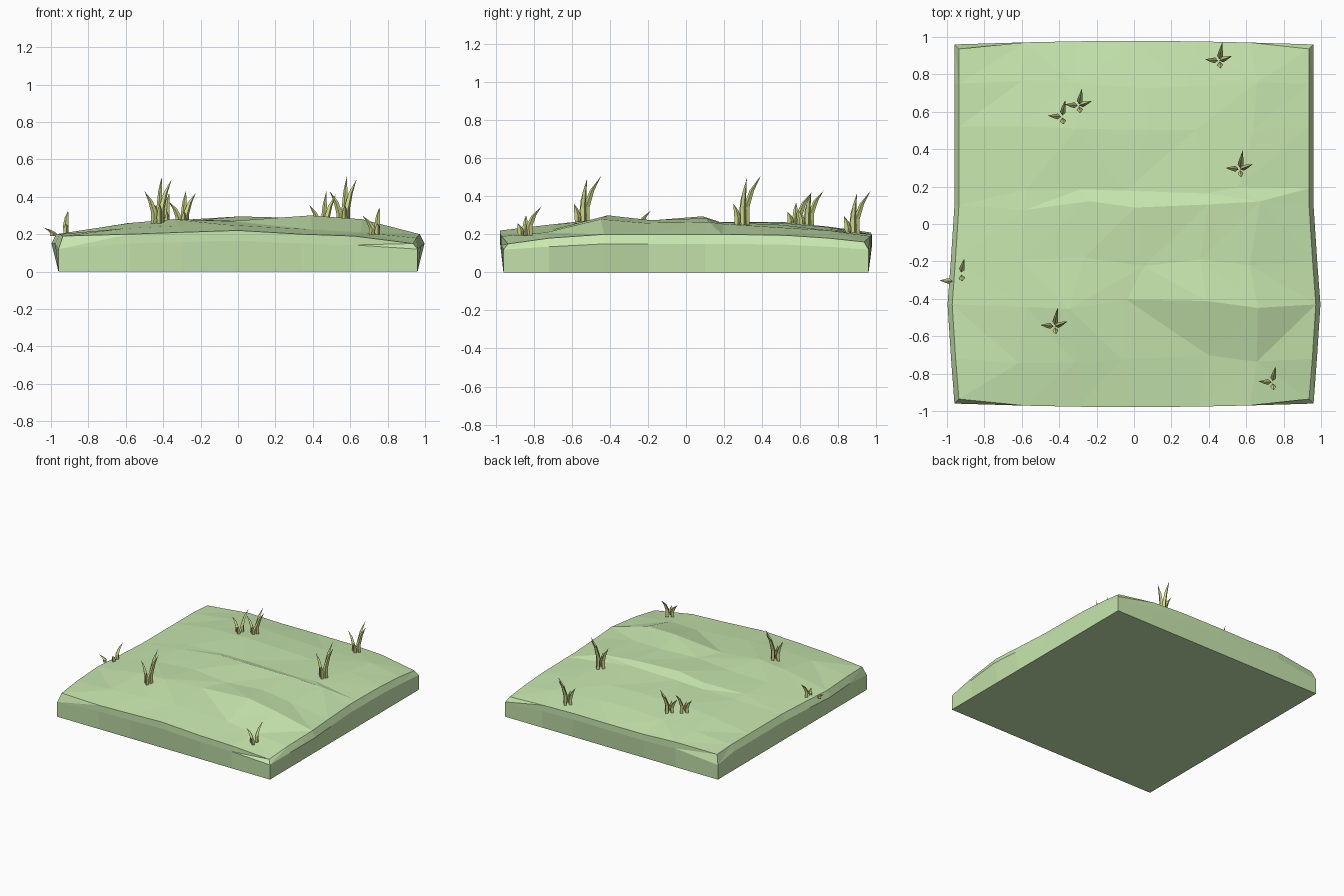
import bpy, bmesh, math, random
from mathutils import Vector

if "Cube" in bpy.data.objects:
    bpy.data.objects.remove(bpy.data.objects["Cube"])

random.seed(4)

def material(name, rgb):
    m = bpy.data.materials.new(name)
    m.diffuse_color = (*rgb, 1)
    m.use_nodes = True
    m.node_tree.nodes["Principled BSDF"].inputs["Base Color"].default_value = m.diffuse_color
    return m

def make_object(name, bm, mat):
    bmesh.ops.recalc_face_normals(bm, faces=bm.faces)
    me = bpy.data.meshes.new(name)
    bm.to_mesh(me)
    bm.free()
    me.materials.append(mat)
    ob = bpy.data.objects.new(name, me)
    bpy.context.collection.objects.link(ob)
    return ob

turf = material("turf", (0.58, 0.80, 0.43))
blade_green = material("blade_green", (0.64, 0.72, 0.26))

# Ground: coarse height grid, jittered and triangulated
XS = [-0.96, -0.58, -0.3, 0.0, 0.34, 0.62, 0.96]
YS = [-0.96, -0.72, -0.43, -0.2, 0.1, 0.19, 0.52, 0.75, 0.96]
H = [[.19, .20, .21, .22, .20, .19, .15],
     [.20, .23, .245, .25, .225, .21, .18],
     [.20, .26, .28, .27, .30, .28, .20],
     [.20, .255, .27, .27, .275, .26, .20],
     [.20, .26, .28, .295, .285, .265, .20],
     [.20, .255, .26, .265, .265, .255, .20],
     [.20, .25, .265, .26, .25, .235, .195],
     [.20, .23, .24, .24, .23, .22, .18],
     [.19, .21, .20, .20, .20, .19, .16]]
NX, NY = len(XS), len(YS)
bm = bmesh.new()

def outline(x, y):
    # the rim swells a little beyond the square footprint
    if abs(y) > 0.95:
        y *= 1 + 0.02 * math.cos(math.pi * x / 1.92)
    if abs(x) > 0.95:
        x *= 1 + 0.04 * max(0, 1 - abs(y + 0.45) / 0.51)
    return x, y

top = []
for j, y in enumerate(YS):
    row = []
    for i, x in enumerate(XS):
        px, py = outline(x, y)
        if i in (0, NX - 1):
            px *= 0.975
        elif j not in (0, NY - 1):
            px += random.uniform(-0.07, 0.07)
            py += random.uniform(-0.03, 0.03)
        if i in (0, NX - 1) and j in (0, NY - 1):
            py *= 0.975
        row.append(bm.verts.new((px, py, H[j][i])))
    top.append(row)
for j in range(NY - 1):
    for i in range(NX - 1):
        a, b, c, d = top[j][i], top[j][i+1], top[j+1][i+1], top[j+1][i]
        tris = ((a, b, c), (a, c, d)) if random.random() < 0.5 else ((a, b, d), (b, c, d))
        for t in tris:
            bm.faces.new(t)

# Side walls and base following the grid border
border = ([(i, 0) for i in range(NX - 1)] + [(NX - 1, j) for j in range(NY - 1)]
          + [(i, NY - 1) for i in range(NX - 1, 0, -1)] + [(0, j) for j in range(NY - 1, 0, -1)])
mid, low = [], []
for i, j in border:
    x, y = XS[i], YS[j]
    px, py = outline(x, y)
    corner = i in (0, NX - 1) and j in (0, NY - 1)
    mid.append(bm.verts.new((px, py, 0.12 if corner else 0.75 * H[j][i])))
    low.append(bm.verts.new((x, y, 0)))
n = len(border)
for k in range(n):
    m = (k + 1) % n
    t0, t1 = top[border[k][1]][border[k][0]], top[border[m][1]][border[m][0]]
    bm.faces.new((mid[k], mid[m], t1))
    bm.faces.new((mid[k], t1, t0))
    bm.faces.new((low[k], low[m], mid[m], mid[k]))
bm.faces.new(low[::-1])
make_object("ground", bm, turf)

# Grass blades: four-sided, tapered, bending outward toward the tip
def add_blade(bm, base, lean, h):
    out = Vector((lean[0], lean[1], 0))
    u = out.normalized()
    v = Vector((-u.y, u.x, 0))
    prev = None
    for t, bend, w in ((0, 0, 0.014), (0.35, -0.05, 0.017), (0.7, 0.35, 0.012)):
        c = base + out * bend + Vector((0, 0, h * t))
        ring = [bm.verts.new(c + d * w * s) for d, s in ((u, 1), (v, 0.9), (u, -1), (v, -0.9))]
        if prev:
            for k in range(4):
                bm.faces.new((prev[k], prev[(k+1) % 4], ring[(k+1) % 4], ring[k]))
        else:
            bm.faces.new(ring[::-1])
        prev = ring
    tip = bm.verts.new(base + out + Vector((0, 0, h)))
    for k in range(4):
        bm.faces.new((prev[k], prev[(k+1) % 4], tip))

# base offset, lean, height of each blade at full size
BLADES = [((0.0, 0.01), (0.012, 0.075), 0.26),
          ((0.015, -0.01), (0.05, 0.02), 0.245),
          ((-0.03, -0.015), (-0.05, 0.005), 0.18),
          ((0.0, -0.04), (0.003, -0.02), 0.11)]
# x, y, ground height, size, which blades
CLUMPS = [(-0.42, -0.53, 0.255, 0.97, (0, 1, 2, 3)),
          (0.57, 0.31, 0.25, 1.0, (0, 1, 2, 3)),
          (-0.29, 0.65, 0.245, 0.72, (0, 1, 2, 3)),
          (-0.38, 0.59, 0.245, 0.68, (0, 2, 3)),
          (0.46, 0.89, 0.20, 0.88, (0, 1, 2, 3)),
          (0.745, -0.83, 0.195, 0.58, (0, 2, 3)),
          (-0.92, -0.25, 0.205, 0.46, (0, 3)),
          (-0.96, -0.29, 0.19, 0.25, (2,))]
for x, y, z, s, which in CLUMPS:
    bm = bmesh.new()
    for k in which:
        (ox, oy), lean, h = BLADES[k]
        add_blade(bm, Vector((x + ox, y + oy, z)), (lean[0], lean[1] * (0.5 + s / 2)), h * s)
    make_object("grass_clump", bm, blade_green)
